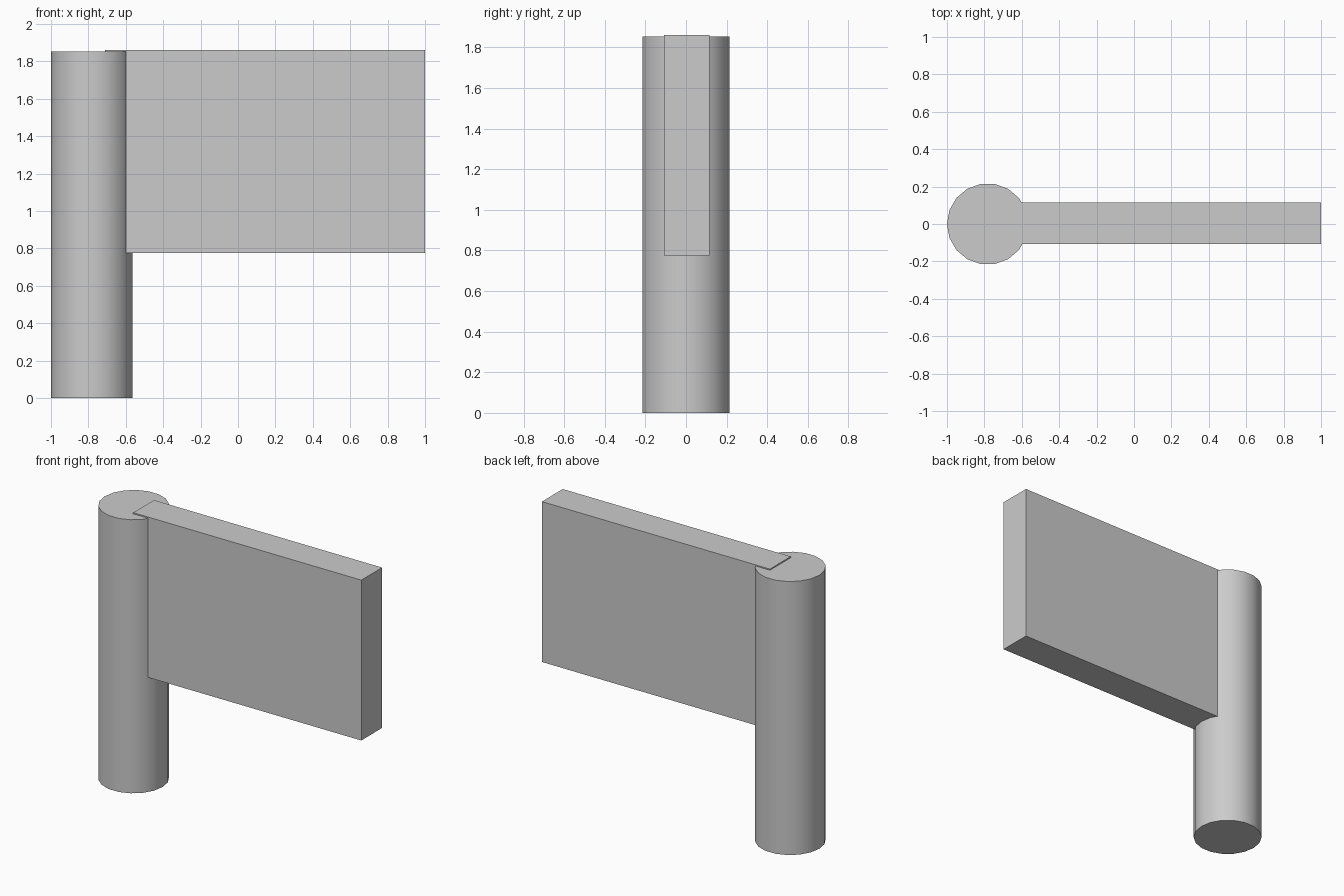
import bpy
from math import radians

if "Cube" in bpy.data.objects:
    bpy.data.objects.remove(bpy.data.objects["Cube"])

# Round post, 18 sides, standing on the ground
bpy.ops.mesh.primitive_cylinder_add(vertices=18, radius=0.2175, depth=1.854,
                                    location=(-0.7825, 0, 0.927),
                                    rotation=(0, 0, radians(90)))
post = bpy.context.object
post.name = "post"
bpy.ops.object.shade_smooth_by_angle(angle=radians(30))


def box(name, lo, hi):
    bpy.ops.mesh.primitive_cube_add(
        size=1, location=[(a + b) / 2 for a, b in zip(lo, hi)])
    obj = bpy.context.object
    obj.name = name
    obj.scale = [b - a for a, b in zip(lo, hi)]
    bpy.ops.object.transform_apply(location=False, rotation=False, scale=True)
    return obj


# Panel running into the post, its top just proud of the post top
box("panel", (-0.71, -0.108, 0.775), (1.0, 0.115, 1.862))
